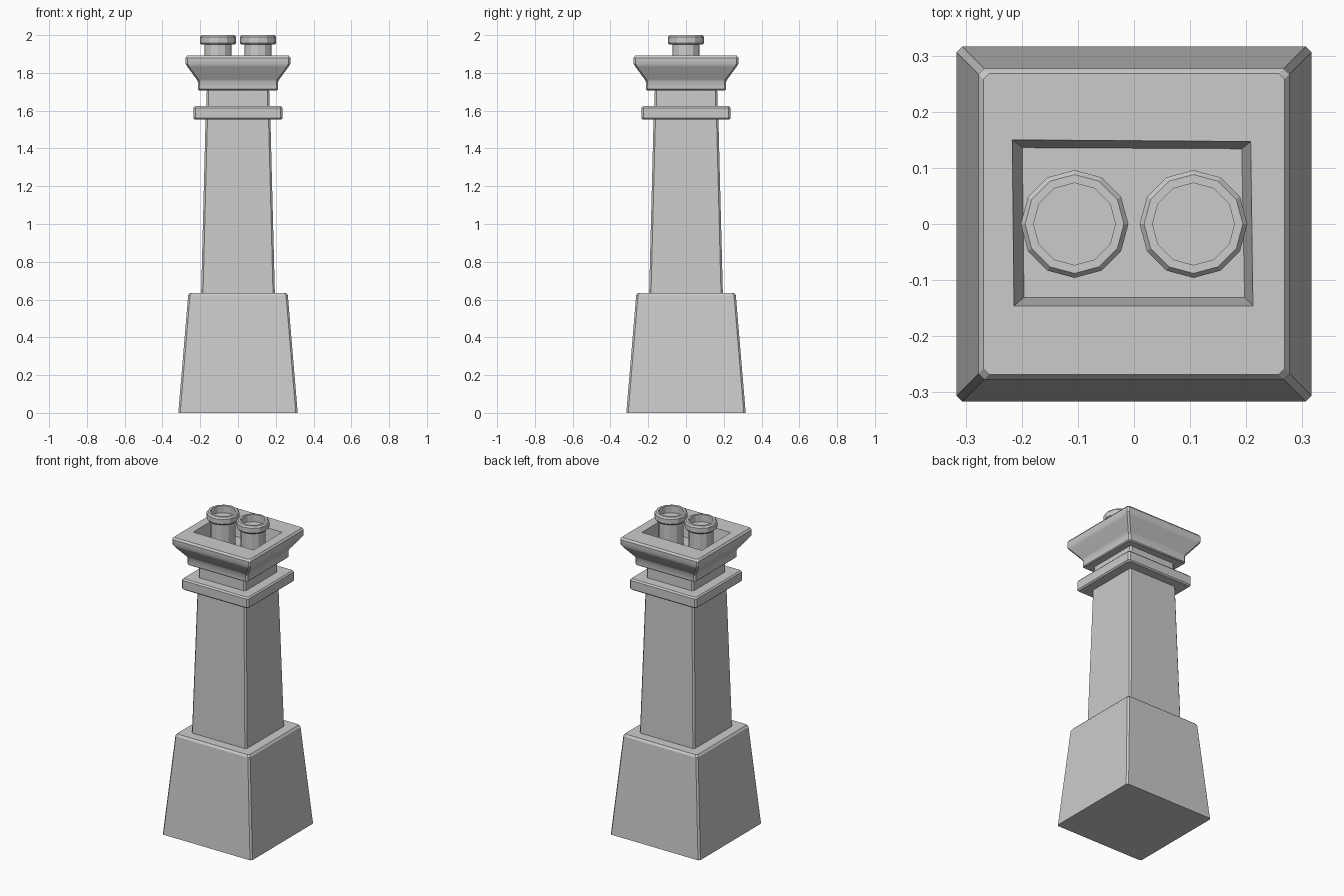
import bpy, bmesh, math

if "Cube" in bpy.data.objects:
    bpy.data.objects.remove(bpy.data.objects["Cube"])


def loft(name, rings, smooth=None):
    """Skin a closed solid through a list of equal-length point rings."""
    bm = bmesh.new()
    loops = [[bm.verts.new(p) for p in ring] for ring in rings]
    n = len(loops[0])
    for a, b in zip(loops, loops[1:]):
        for i in range(n):
            j = (i + 1) % n
            bm.faces.new((a[i], a[j], b[j], b[i]))
    bm.faces.new(loops[0][::-1])
    bm.faces.new(loops[-1])
    bmesh.ops.remove_doubles(bm, verts=bm.verts, dist=1e-5)
    bmesh.ops.recalc_face_normals(bm, faces=bm.faces)
    me = bpy.data.meshes.new(name)
    bm.to_mesh(me)
    bm.free()
    ob = bpy.data.objects.new(name, me)
    bpy.context.collection.objects.link(ob)
    if smooth:
        bpy.ops.object.select_all(action='DESELECT')
        ob.select_set(True)
        bpy.context.view_layer.objects.active = ob
        bpy.ops.object.shade_smooth_by_angle(angle=math.radians(smooth))
    return ob


def square(h, z, c=0.01):
    """Square ring with chamfered corners, starting at the front right."""
    k = h - c
    return [(k, -h, z), (h, -k, z), (h, k, z), (k, h, z),
            (-k, h, z), (-h, k, z), (-h, -k, z), (-k, -h, z)]


def corners(pts, z):
    """Sharp four-cornered ring, doubled to match the chamfered square."""
    return [(x, y, z) for x, y in pts for _ in range(2)]


def circle(cx, r, z, n=12):
    return [(cx + r * math.cos(2 * math.pi * i / n),
             r * math.sin(2 * math.pi * i / n), z) for i in range(n)]


def squares(name, profile):
    loft(name, [square(h, z) for h, z in profile])


# Tapered masonry parts
squares("base", [(0.316, 0), (0.264, 0.622), (0.255, 0.635)])
squares("shaft", [(0.196, 0.60), (0.171, 1.58)])
squares("neck", [(0.167, 1.60), (0.165, 1.73)])
squares("collar", [(0.228, 1.553), (0.236, 1.561), (0.236, 1.615), (0.228, 1.624)])

# Flared crown with a sunken top
crown = [square(h, z) for h, z in [
    (0.207, 1.708), (0.213, 1.714), (0.213, 1.755), (0.219, 1.766),
    (0.268, 1.832), (0.277, 1.848), (0.277, 1.88), (0.268, 1.892)]]
crown.append(corners([(0.212, -0.146), (0.208, 0.147), (-0.217, 0.15), (-0.214, -0.146)], 1.892))
crown.append(corners([(0.197, -0.131), (0.192, 0.134), (-0.199, 0.136), (-0.196, -0.131)], 1.785))
loft("crown", crown, 32)

# Pair of chimney pots with hollow rims
for side, cx in (("left", -0.106), ("right", 0.106)):
    loft(side + "_pot", [circle(cx, r, z) for r, z in [
        (0.072, 1.77), (0.072, 1.95), (0.088, 1.95), (0.096, 1.959),
        (0.096, 1.99), (0.088, 2.0), (0.073, 2.0), (0.073, 1.955)]])
